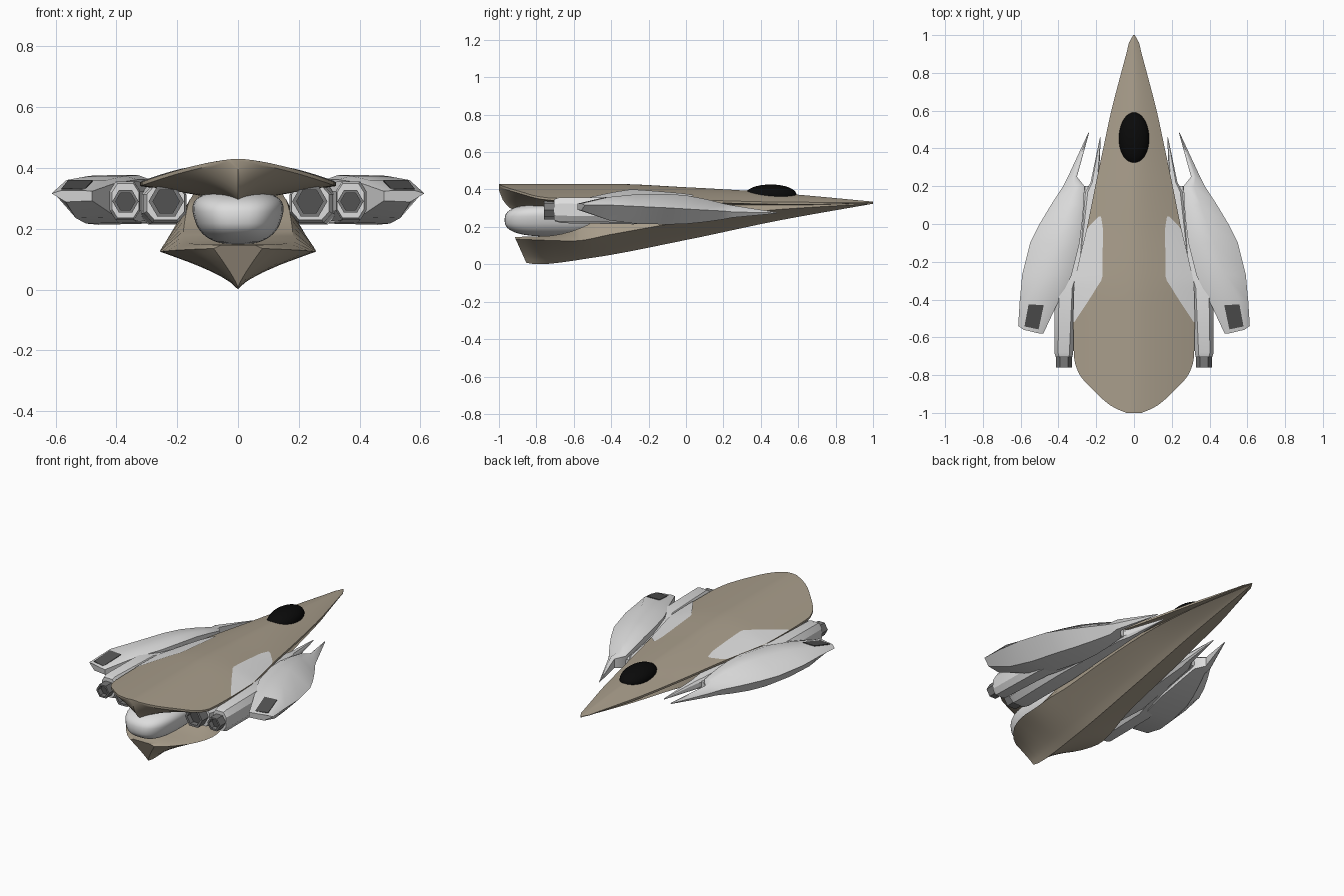
import bpy, bmesh, math
from mathutils import Matrix

if "Cube" in bpy.data.objects:
    bpy.data.objects.remove(bpy.data.objects["Cube"])


def material(name, r, g, b):
    m = bpy.data.materials.new(name)
    m.diffuse_color = (r, g, b, 1)
    m.use_nodes = True
    m.node_tree.nodes["Principled BSDF"].inputs["Base Color"].default_value = m.diffuse_color
    return m


TAN = material("tan_hull", 0.39, 0.335, 0.255)
GREY = material("light_grey", 0.72, 0.72, 0.72)
MID = material("nozzle_grey", 0.19, 0.19, 0.19)
DARK = material("vent_dark", 0.085, 0.085, 0.085)
BLACK = material("canopy_black", 0.003, 0.003, 0.003)


def finish(name, bm, mats, mirror=False, angle=30):
    bmesh.ops.recalc_face_normals(bm, faces=bm.faces)
    me = bpy.data.meshes.new(name)
    bm.to_mesh(me)
    bm.free()
    ob = bpy.data.objects.new(name, me)
    bpy.context.collection.objects.link(ob)
    for m in mats:
        me.materials.append(m)
    bpy.ops.object.select_all(action='DESELECT')
    ob.select_set(True)
    bpy.context.view_layer.objects.active = ob
    bpy.ops.object.shade_smooth_by_angle(angle=math.radians(angle))
    if mirror:
        mod = ob.modifiers.new("mirror", 'MIRROR')
        mod.use_mirror_merge = False
    return ob


def loft(name, rings, mat, mirror=False, closed=True, angle=30):
    bm = bmesh.new()
    rows = [[bm.verts.new(p) for p in ring] for ring in rings]
    n = len(rows[0])
    for a, b in zip(rows, rows[1:]):
        for i in range(n if closed else n - 1):
            j = (i + 1) % n
            bm.faces.new((a[i], a[j], b[j], b[i]))
    if closed:
        bm.faces.new(rows[0])
        bm.faces.new(rows[-1])
    return finish(name, bm, [mat], mirror, angle)


def curve(table, y):
    """Smooth interpolation through (y, value) pairs, y descending."""
    if y >= table[0][0]:
        return table[0][1]
    if y <= table[-1][0]:
        return table[-1][1]
    s = [(b[1] - a[1]) / (b[0] - a[0]) for a, b in zip(table, table[1:])]
    for i in range(len(s)):
        (y0, v0), (y1, v1) = table[i], table[i + 1]
        if y >= y1:
            h, t = y1 - y0, (y - y0) / (y1 - y0)

            def slope(k):
                if k == 0 or k == len(s):
                    return s[min(k, len(s) - 1)]
                p, q = s[k - 1], s[k]
                return 0 if p * q <= 0 else 2 * p * q / (p + q)
            return (v0 * (1 + 2 * t) * (1 - t) ** 2 + slope(i) * h * t * (1 - t) ** 2
                    + v1 * t * t * (3 - 2 * t) + slope(i + 1) * h * t * t * (t - 1))


# Hull profile curves along the length
WIDTH = [(1, .004), (.98, .02), (.9, .041), (.8, .068), (.6, .12), (.4, .163), (.2, .205), (0, .245),
         (-.2, .292), (-.33, .318), (-.5, .322), (-.7, .318), (-.78, .297), (-.9, .195), (-.97, .11), (-1, .04)]
TOP = [(1, .335), (.6, .372), (.3, .395), (0, .412), (-.4, .43), (-1, .43)]
EDGE = [(1, .33), (.5, .333), (0, .345), (-.4, .352), (-1, .352)]
UNDER = [(1, .326), (0, .29), (-.85, .28), (-.93, .295), (-.98, .345), (-1, .395)]
LOW_WIDTH = [(1, .003), (.6, .108), (.2, .17), (0, .19), (-.3, .215), (-.5, .25), (-.6, .258), (-.7, .228),
             (-.8, .14), (-.85, .08)]
LOW_EDGE = [(1, .325), (.4, .285), (0, .23), (-.4, .16), (-.6, .125), (-.85, .135)]
KEEL = [(1, .324), (.5, .235), (0, .13), (-.5, .035), (-.8, 0), (-.85, .008)]
LOW_TOP = [(1, .328), (0, .33), (-.35, .3), (-.55, .2), (-.7, .152), (-.85, .146)]


def top_z(x, y):
    w = curve(WIDTH, max(y, -.5))
    e, t = curve(EDGE, y), curve(TOP, y)
    return e + (t - e) * (1 - min(1, abs(x) / w) ** 1.5)


# Upper shell
N = 12
rings = []
ys = [1 - .04 * i for i in range(43)] + [-.72 - .02 * i for i in range(15)]
for y in ys:
    w, b = curve(WIDTH, y), curve(UNDER, y)
    ring = [(w * i / N, y, top_z(w * i / N, y)) for i in range(-N, N + 1)]
    rim = top_z(w, y) - .012 * min(1, w / .1)
    b = min(b, top_z(0, y) - .004)
    ring += [(w * i / N, y, b + (rim - b) * abs(i / N) ** .8) for i in range(N, -N - 1, -1)]
    rings.append(ring)
loft("upper_shell", rings, TAN)

# Lower keel hull, rear end raked
rings = []
for k in range(47):
    y = 1 - 1.85 * k / 46
    w, e, kz, u = (curve(c, y) for c in (LOW_WIDTH, LOW_EDGE, KEEL, LOW_TOP))
    e = min(e, u - .001)
    half = [(w * i / 8, kz + (e - kz) * (i / 8) ** .85) for i in range(9)] + [(w * .7, u)]
    ring = half + [(-x, z) for x, z in reversed(half[1:])]
    rake = .45 * max(0, min(1, (-.6 - y) / .2))
    rings.append([(x, y - rake * z, z) for x, z in ring])
loft("lower_hull", rings, TAN)

# Grey panels lying on the upper shell
PANEL_IN = [(.04, .175), (-.03, .165), (-.28, .168), (-.34, .2), (-.52, .316)]
PANEL_OUT = [(.04, .186), (-.03, .25), (-.52, .4)]
rows = []
for k in range(29):
    y = .04 - .56 * k / 28
    a, b = curve(PANEL_IN, y), min(curve(PANEL_OUT, y), curve(WIDTH, y))
    rows.append([(a + (b - a) * i / 6, y, top_z(a + (b - a) * i / 6, y) + .003) for i in range(7)])
loft("shell_panel", rows, GREY, mirror=True, closed=False)

# Canopy
bm = bmesh.new()
bmesh.ops.create_uvsphere(bm, u_segments=32, v_segments=16, radius=1,
                          matrix=Matrix.Translation((0, .453, .372)) @ Matrix.Diagonal((.08, .138, .055, 1)))
finish("canopy", bm, [BLACK], angle=60)

# Rounded main engine between the hulls
bm = bmesh.new()
bmesh.ops.create_uvsphere(bm, u_segments=40, v_segments=24, radius=1)
for v in bm.verts:
    x, y, z = (math.copysign(abs(c) ** .75, c) for c in v.co)
    v.co = (.145 * x * (1 + .17 * z), -.7 + .27 * y, .237 + .089 * z)
finish("main_engine", bm, [GREY], angle=60)


def chamfered(y, xc, hw, zc, hh):
    pts = [(1, -.5), (1, .5), (.6, 1), (-.6, 1), (-1, .5), (-1, -.5), (-.6, -1), (.6, -1)]
    return [(xc + hw * a, y, zc + hh * b) for a, b in pts]


# Side nacelles, tapering to spikes in front
INNER = [(.46, .178, .002, .277, .003), (.22, .208, .022, .28, .025), (.17, .222, .038, .282, .035),
         (-.28, .25, .075, .28, .066), (-.66, .24, .07, .282, .062), (-.7, .238, .062, .285, .056)]
OUTER = [(.2, .25, .012, .28, .02), (-.1, .285, .04, .28, .05), (-.28, .345, .06, .287, .062),
         (-.34, .362, .058, .29, .066), (-.68, .372, .05, .292, .064), (-.705, .37, .044, .292, .056)]
for name, table in (("inner_nacelle", INNER), ("outer_nacelle", OUTER)):
    loft(name, [chamfered(*row) for row in table], GREY, mirror=True, angle=25)

# Six-sided nozzles with a sunken dark bore
for name, x, r in (("inner_nozzle", .236, .058), ("outer_nozzle", .37, .043)):
    bm = bmesh.new()
    bmesh.ops.create_cone(bm, cap_ends=True, segments=6, radius1=r, radius2=r, depth=.1)
    bmesh.ops.rotate(bm, verts=bm.verts, matrix=Matrix.Rotation(math.pi / 2, 3, 'X')
                     @ Matrix.Rotation(math.pi / 2 if abs(bm.verts[:][0].co.x) < 1e-4 else 0, 3, 'Z'))
    bmesh.ops.translate(bm, verts=bm.verts, vec=(x, -.71, .29))
    rear = min(bm.faces, key=lambda f: f.calc_center_median().y)
    bmesh.ops.inset_region(bm, faces=[rear], thickness=r * .25)
    res = bmesh.ops.extrude_discrete_faces(bm, faces=[rear])
    bore = res['faces'][0]
    bore.material_index = 1
    bmesh.ops.translate(bm, verts=bore.verts[:], vec=(0, .03, 0))
    finish(name, bm, [MID, DARK], mirror=True)

# Outer wing pods: y, inner x, outer x, top z, edge z, bottom z, flat share
WING = [(.485, .237, .241, .278, .275, .272, .5), (.25, .302, .35, .315, .28, .25, .5),
        (.2, .262, .375, .325, .285, .24, .5), (.1, .266, .44, .35, .29, .226, .5),
        (0, .275, .50, .369, .296, .216, .5), (-.1, .288, .55, .376, .302, .213, .52),
        (-.27, .33, .592, .374, .31, .217, .6), (-.41, .40, .605, .36, .317, .235, .8),
        (-.56, .48, .613, .325, .316, .288, .78)]
rings = []
for y, xi, xo, zt, ze, zb, f in WING:
    xm, s = xi + f * (xo - xi), (.02 if y < -.5 else 0)
    xb = xi + .65 * (xo - xi)
    rings.append([(xi, y - s, zt - .2 * (zt - ze)), (xi + .15 * (xo - xi), y - s, zt), (xm, y, zt),
                  (xo, y + s, ze), (xb, y, zb), (xi, y - s, zb + .004)])
loft("wing_pod", rings, GREY, mirror=True, angle=45)

# Dark vents on the sloping rear of the wing pods
bm = bmesh.new()
pts = [(.478, -.43), (.558, -.425), (.58, -.542), (.505, -.558)]
face = bm.faces.new([bm.verts.new((x, y, .364 + .035 / .15 * (y + .41))) for x, y in pts])
ext = bmesh.ops.extrude_face_region(bm, geom=[face])
bmesh.ops.translate(bm, verts=[g for g in ext['geom'] if isinstance(g, bmesh.types.BMVert)], vec=(0, 0, -.008))
finish("wing_vent", bm, [DARK], mirror=True)
